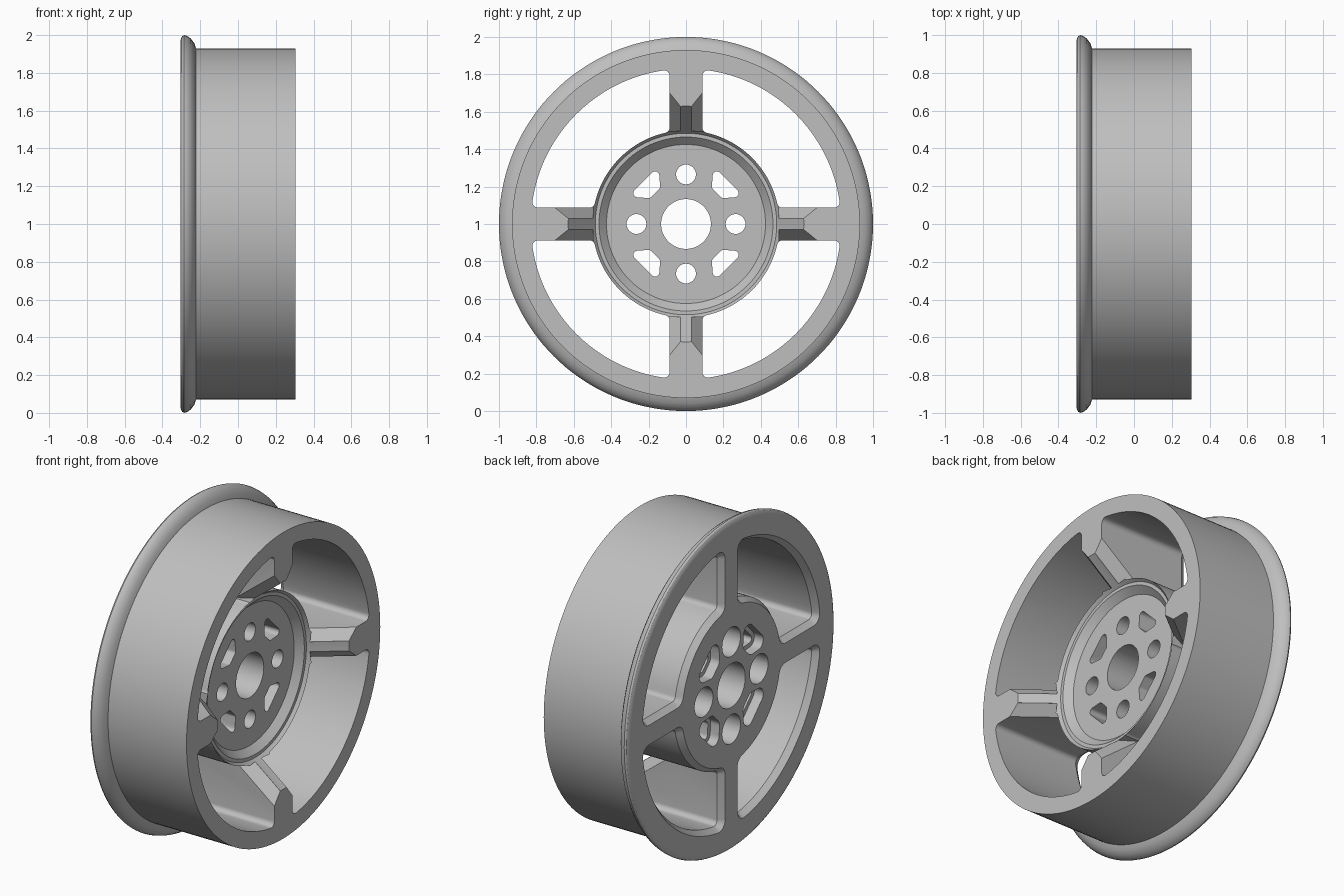
import bpy, bmesh
from math import sin, cos, pi, atan2, sqrt, hypot, radians
from mathutils import Matrix

if "Cube" in bpy.data.objects:
    bpy.data.objects.remove(bpy.data.objects["Cube"])

BACK, FRONT = -0.305, 0.305      # axle direction is x
SPOKE, RIM_IN, HUB_OUT = 0.087, 0.83, 0.5

metal = bpy.data.materials.new("grey metal")
metal.use_nodes = True
colour = (0.52, 0.52, 0.52, 1)
metal.diffuse_color = colour
metal.node_tree.nodes["Principled BSDF"].inputs["Base Color"].default_value = colour


def make_object(name, bm):
    bmesh.ops.recalc_face_normals(bm, faces=bm.faces)
    mesh = bpy.data.meshes.new(name)
    bm.to_mesh(mesh)
    bm.free()
    mesh.materials.append(metal)
    obj = bpy.data.objects.new(name, mesh)
    bpy.context.collection.objects.link(obj)
    return obj


def arc(cy, cz, r, a0, a1, n=6):
    return [(cy + r * cos(a0 + (a1 - a0) * i / n), cz + r * sin(a0 + (a1 - a0) * i / n))
            for i in range(n + 1)]


def loft(bm, sections):
    """Closed solid through (x, outline) sections; returns its vertices."""
    rings = [[bm.verts.new((x, y, z)) for y, z in pts] for x, pts in sections]
    n = len(rings[0])
    for a, b in zip(rings, rings[1:]):
        for i in range(n):
            bm.faces.new((a[i], a[(i + 1) % n], b[(i + 1) % n], b[i]))
    bm.faces.new(rings[0][::-1])
    bm.faces.new(rings[-1])
    return [v for ring in rings for v in ring]


def turn(bm, verts, angle):
    bmesh.ops.rotate(bm, verts=verts, cent=(0, 0, 0), matrix=Matrix.Rotation(angle, 3, 'X'))


def window_outline(grow):
    """Quarter opening between two spokes, with filleted corners."""
    h, big, small, f = SPOKE - grow, RIM_IN + grow, HUB_OUT - grow, 0.03 + grow
    c = h + f
    z_in, z_out = sqrt((small + f) ** 2 - c * c), sqrt((big - f) ** 2 - c * c)
    a_in, a_out = atan2(z_in, c), atan2(z_out, c)
    half = arc(0, 0, small, pi / 4, a_in, 12)[:-1]
    half += arc(c, z_in, f, a_in + pi, pi)[::1]
    half += arc(c, z_out, f, pi, a_out)
    half += arc(0, 0, big, a_out, pi / 4, 16)[1:]
    return half + [(z, y) for y, z in half[-2:0:-1]]


def slot_outline(radius):
    """Rounded trapezoid lying along +y."""
    core = [(0.255, -0.028), (0.30, -0.067), (0.30, 0.067), (0.255, 0.028)]
    pts = []
    for i, (y, z) in enumerate(core):
        (py, pz), (ny, nz) = core[i - 1], core[(i + 1) % 4]
        a0, a1 = atan2(py - y, z - pz), atan2(y - ny, nz - z)
        pts += arc(y, z, radius, a0, a0 + (a1 - a0) % (2 * pi))
    return pts


def circle(y, r, n=40):
    return arc(y, 0, r, 0, 2 * pi, n)[:-1]


# Turned body: bore, hub dish, sloped web, rim and rounded flange
profile = [(BACK, 0.133), (BACK, 0.965), (-0.302, 0.983), (-0.295, 0.995), (-0.285, 1.0),
           (-0.27, 0.996), (-0.25, 0.982), (-0.232, 0.958), (-0.222, 0.93), (FRONT, 0.93),
           (FRONT, 0.63), (0.12, 0.485), (0.12, 0.465), (0.08, 0.425), (0.08, 0.133)]
bm = bmesh.new()
ring = [bm.verts.new((x, 0, r)) for x, r in profile]
edges = [bm.edges.new((ring[i - 1], ring[i])) for i in range(len(ring))]
bmesh.ops.spin(bm, geom=ring + edges, cent=(0, 0, 0), axis=(1, 0, 0),
               angle=2 * pi, steps=144, use_merge=True)
bmesh.ops.remove_doubles(bm, verts=bm.verts, dist=0.0001)
wheel = make_object("wheel", bm)

# Openings: spoke windows, hub slots and counterbored bolt holes
bm = bmesh.new()
lo, hi = BACK - 0.01, FRONT + 0.1
for k in range(4):
    angle = k * pi / 2
    turn(bm, loft(bm, [(lo, window_outline(0.035)), (BACK + 0.035, window_outline(0)),
                       (hi, window_outline(0))]), angle)
    turn(bm, loft(bm, [(lo, slot_outline(0.047)), (BACK + 0.06, slot_outline(0.047)),
                       (BACK + 0.061, slot_outline(0.022)), (hi, slot_outline(0.022))]),
         angle + pi / 4)
    turn(bm, loft(bm, [(lo, circle(0.265, 0.088)), (-0.05, circle(0.265, 0.088)),
                       (-0.049, circle(0.265, 0.053)), (hi, circle(0.265, 0.053))]), angle)
openings = make_object("opening_cutter", bm)

# Bevels on both sides of each spoke ramp
bm = bmesh.new()
slope = (FRONT - 0.12) / (0.63 - 0.485)


def ramp(r, t):
    return 0.12 + slope * (r - 0.485 - 1.23 * (t - 0.03))


for k in range(4):
    for side in (1, -1):
        corners = [(0.497, 0.03), (0.8, 0.03), (0.8, 0.11), (0.497, 0.11)]
        low = [bm.verts.new((ramp(r, t), r, side * t)) for r, t in corners]
        top = [bm.verts.new((0.9, r, side * t)) for r, t in corners]
        bm.faces.new(low)
        bm.faces.new(top)
        for i in range(4):
            bm.faces.new((low[i - 1], low[i], top[i], top[i - 1]))
        turn(bm, low + top, k * pi / 2)
bevels = make_object("spoke_bevel_cutter", bm)

bpy.context.view_layer.objects.active = wheel
wheel.select_set(True)
for cutter in (bevels, openings):
    mod = wheel.modifiers.new("cut", 'BOOLEAN')
    mod.operation, mod.solver, mod.object = 'DIFFERENCE', 'EXACT', cutter
    bpy.ops.object.modifier_apply(modifier=mod.name)
    bpy.data.objects.remove(cutter)

wheel.location.z = 1.0
bpy.ops.object.shade_smooth_by_angle(angle=radians(28))
